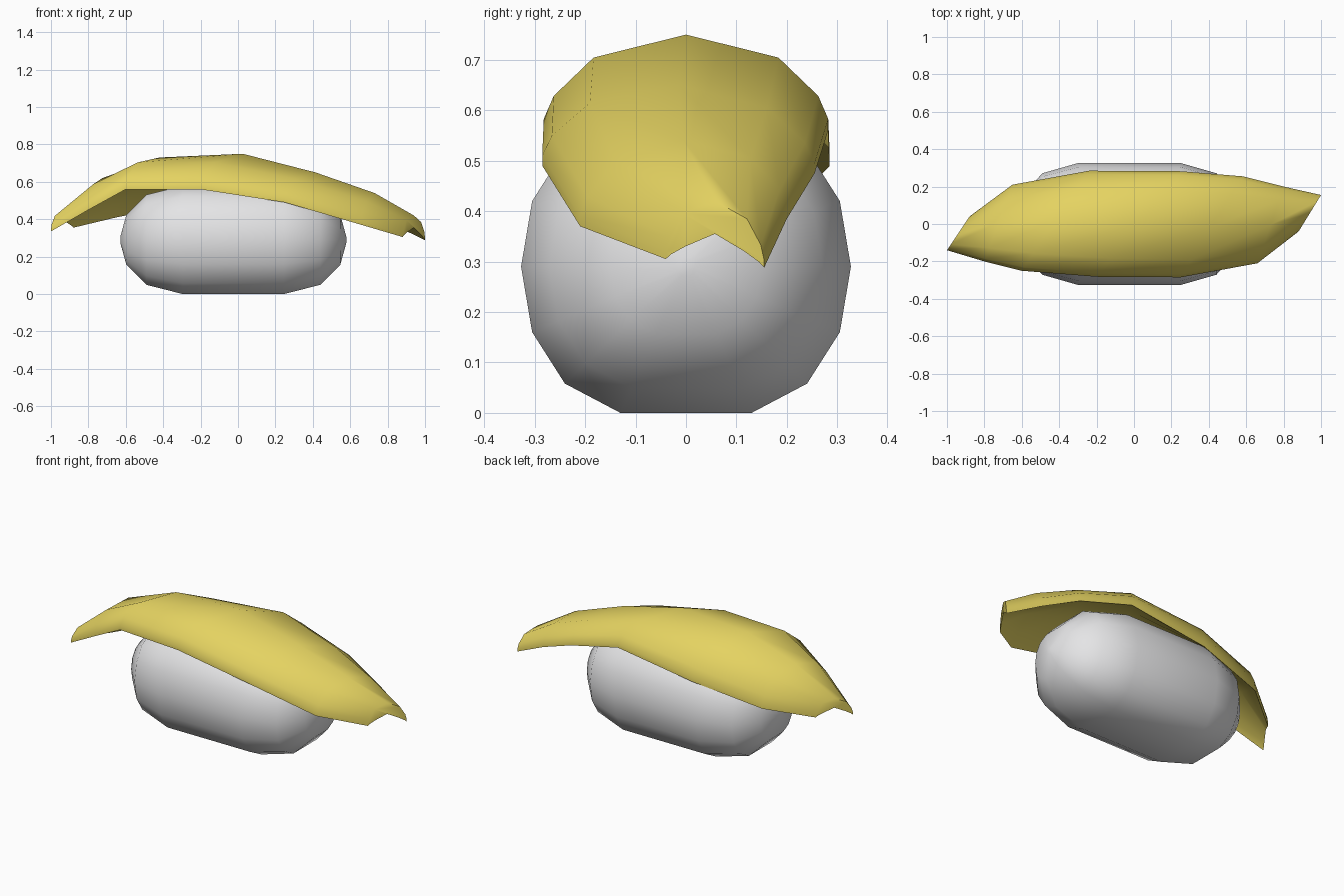
import bpy, bmesh, math
from mathutils import Vector

if "Cube" in bpy.data.objects:
    bpy.data.objects.remove(bpy.data.objects["Cube"])


def material(name, color):
    m = bpy.data.materials.new(name)
    m.diffuse_color = (*color, 1)
    m.use_nodes = True
    m.node_tree.nodes["Principled BSDF"].inputs["Base Color"].default_value = m.diffuse_color
    return m


def loft(name, rings, mat, angle):
    """Skin closed rings of points, cap both ends, smooth by angle."""
    bm = bmesh.new()
    loops = [[bm.verts.new(p) for p in ring] for ring in rings]
    n = len(loops[0])
    for a, b in zip(loops, loops[1:]):
        for i in range(n):
            j = (i + 1) % n
            bm.faces.new((a[i], a[j], b[j], b[i]))
    bm.faces.new(loops[0])
    bm.faces.new(loops[-1])
    bmesh.ops.remove_doubles(bm, verts=bm.verts, dist=0.001)
    bmesh.ops.recalc_face_normals(bm, faces=bm.faces)
    me = bpy.data.meshes.new(name)
    bm.to_mesh(me)
    bm.free()
    me.materials.append(mat)
    ob = bpy.data.objects.new(name, me)
    bpy.context.collection.objects.link(ob)
    bpy.ops.object.select_all(action='DESELECT')
    ob.select_set(True)
    bpy.context.view_layer.objects.active = ob
    bpy.ops.object.shade_smooth_by_angle(angle=math.radians(angle))
    return ob


white = material("rice white", (0.78, 0.78, 0.79))
yellow = material("egg yellow", (0.78, 0.65, 0.12))

# Rice block: rounded cross-section scaled down towards both ends
quarter = [(0.13, -0.29), (0.24, -0.232), (0.305, -0.13), (0.327, 0),
           (0.305, 0.13), (0.24, 0.232), (0.13, 0.29)]
section = quarter + [(-y, z) for y, z in reversed(quarter)]
half = [(0.27, 1), (0.465, 0.83), (0.572, 0.46), (0.604, 0.06)]
stations = [(-x, s) for x, s in reversed(half)] + half
loft("rice_block",
     [[(x - 0.025, y * s, z * s + 0.29) for y, z in section] for x, s in stations],
     white, 60)

# Topping: front edge, back edge and crest height at each skewed station
front = [(-1, -.14, .335), (-.8, -.2, .45), (-.6, -.25, .56), (-.2, -.282, .56),
         (.25, -.285, .49), (.66, -.21, .37), (.88, -.04, .305)]
back = [(-.88, .04, .355), (-.65, .21, .41), (-.24, .285, .49), (.25, .282, .56),
        (.58, .255, .475), (.8, .2, .385), (1, .155, .288)]
crest = [.45, .62, .73, .75, .65, .54, .42]

# Cross-section: position across, share of the arch height, drop below it
outer = [(-1, 0, 0), (-1, .12, 0), (-.93, .36, 0), (-.65, .76, 0), (0, 1, 0),
         (.65, .76, 0), (.93, .36, 0), (1, .12, 0), (1, 0, 0)]
inner = [(.9, .08, 0), (.6, .6, .07), (0, 1, .1), (-.6, .6, .07), (-.9, .08, 0)]

rings = []
for f, b, top in zip(front, back, crest):
    f, b = Vector(f), Vector(b)
    ring = []
    for v, share, drop in outer + inner:
        p = f.lerp(b, (v + 1) / 2)
        arch = top - (f.z + b.z) / 2
        p.z += share * arch - drop * min(1, arch / 0.19)
        ring.append(p)
    rings.append(ring)
loft("topping_slice", rings, yellow, 50)
